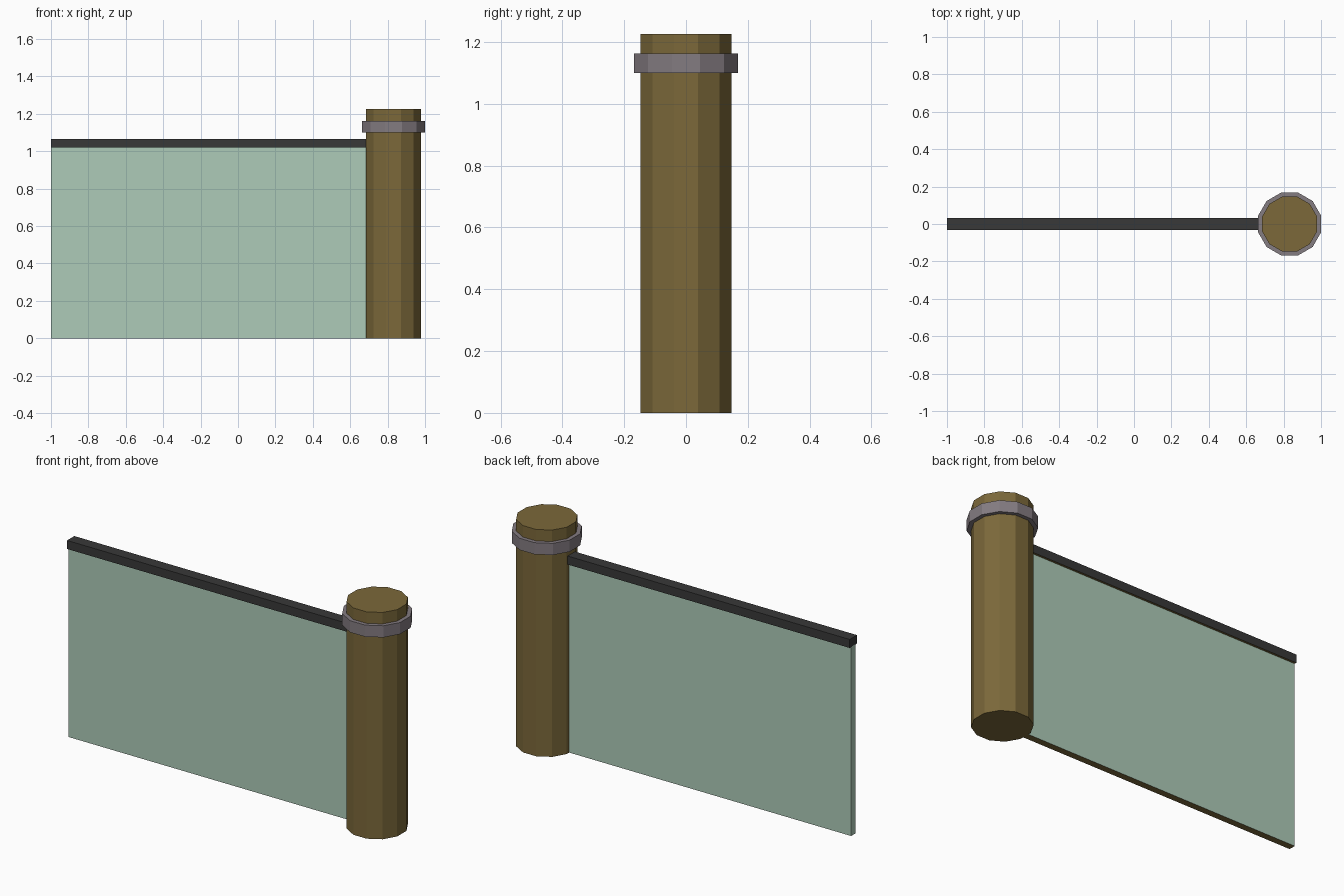
import bpy, math

if "Cube" in bpy.data.objects:
    bpy.data.objects.remove(bpy.data.objects["Cube"])


def material(name, rgb):
    m = bpy.data.materials.new(name)
    m.diffuse_color = (*rgb, 1)
    m.use_nodes = True
    m.node_tree.nodes["Principled BSDF"].inputs["Base Color"].default_value = m.diffuse_color
    return m


wood = material("wood", (0.20, 0.14, 0.042))
metal = material("metal", (0.23, 0.20, 0.22))
dark = material("dark_rail", (0.04, 0.04, 0.04))
glass = material("pale_glass", (0.42, 0.60, 0.48))

POST_X, SIDES = 0.832, 12


def drum(name, apothem, z0, z1, mat):
    # twelve-sided drum with flats facing the axes
    bpy.ops.mesh.primitive_cylinder_add(
        vertices=SIDES, radius=apothem / math.cos(math.pi / SIDES),
        depth=z1 - z0, location=(POST_X, 0, (z0 + z1) / 2),
        rotation=(0, 0, math.pi / SIDES))
    ob = bpy.context.object
    ob.name = name
    ob.data.materials.append(mat)


def bar(name, x0, x1, half_y, z0, z1, mat):
    # box whose underside shows the wood colour
    bpy.ops.mesh.primitive_cube_add(size=1, location=((x0 + x1) / 2, 0, (z0 + z1) / 2))
    ob = bpy.context.object
    ob.name = name
    ob.scale = (x1 - x0, 2 * half_y, z1 - z0)
    bpy.ops.object.transform_apply(location=False, rotation=False, scale=True)
    ob.data.materials.append(mat)
    ob.data.materials.append(wood)
    for p in ob.data.polygons:
        if p.normal.z < -0.5:
            p.material_index = 1


# Post and its collar
drum("post", 0.147, 0, 1.225, wood)
drum("post_collar", 0.168, 1.10, 1.163, metal)

# Glass panel and the handrail on top, both running into the post
bar("glass_panel", -1, 0.72, 0.019, 0, 1.022, glass)
bar("handrail", -1, 0.72, 0.031, 1.02, 1.066, dark)
